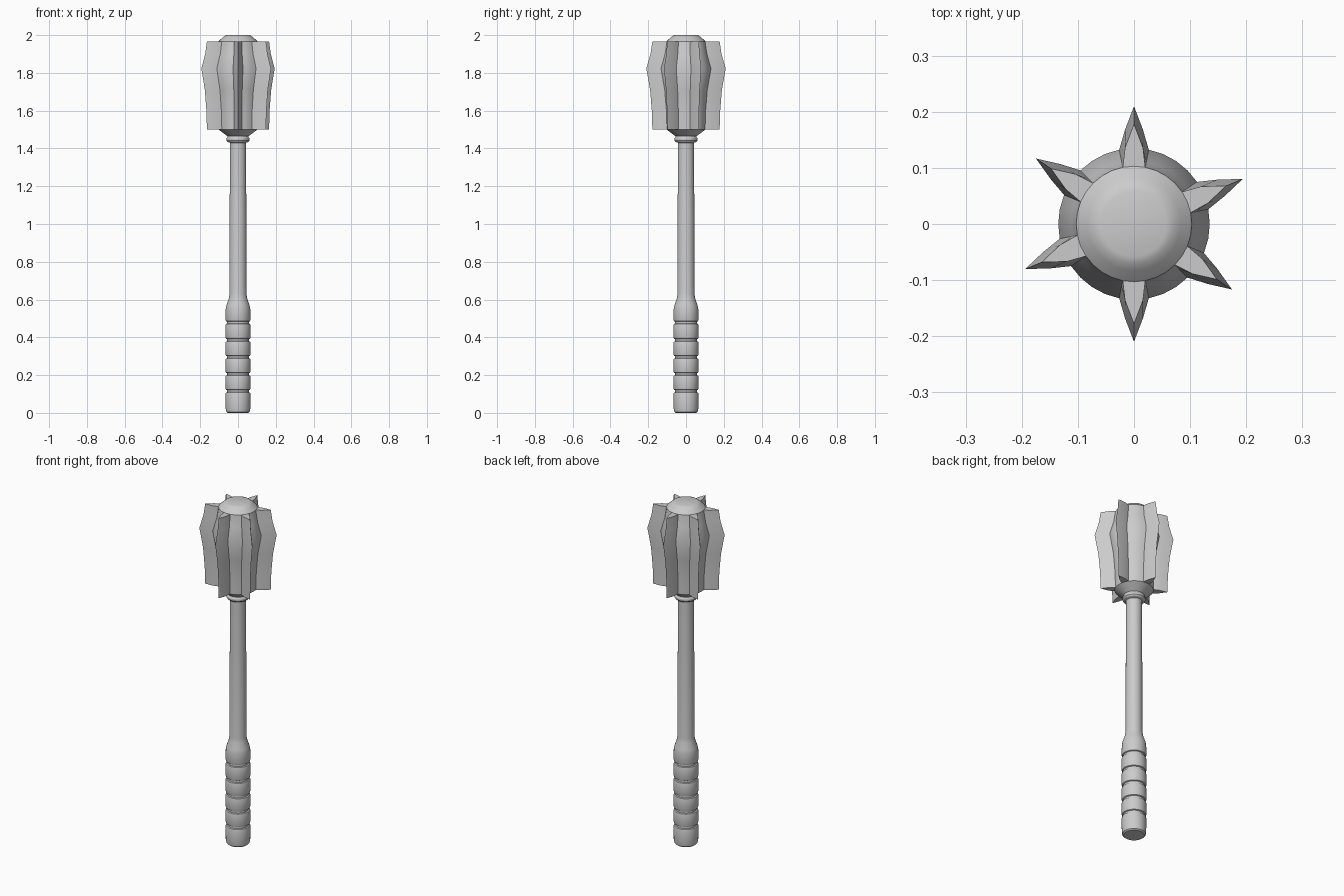
import bpy, bmesh
from math import sin, cos, pi

if "Cube" in bpy.data.objects:
    bpy.data.objects.remove(bpy.data.objects["Cube"])

SEG = 32
STEP = 2 * pi / SEG


def finish(name, bm):
    bmesh.ops.recalc_face_normals(bm, faces=bm.faces)
    me = bpy.data.meshes.new(name)
    bm.to_mesh(me)
    bm.free()
    ob = bpy.data.objects.new(name, me)
    bpy.context.collection.objects.link(ob)
    bpy.ops.object.select_all(action='DESELECT')
    ob.select_set(True)
    bpy.context.view_layer.objects.active = ob
    bpy.ops.object.shade_smooth_by_angle(angle=0.5)
    return ob


def bridge(bm, rings):
    for a, b in zip(rings, rings[1:]):
        n = len(a)
        for i in range(n):
            j = (i + 1) % n
            bm.faces.new((a[i], a[j], b[j], b[i]))


def lathe(bm, profile, cap_bottom=False, cap_top=False):
    rings = [[bm.verts.new((r * cos(i * STEP), r * sin(i * STEP), z))
              for i in range(SEG)] for r, z in profile]
    bridge(bm, rings)
    if cap_bottom:
        bm.faces.new(rings[0])
    if cap_top:
        bm.faces.new(rings[-1])


# Grip with grooves, running up into the shaft and collar
profile = [(0.055, 0), (0.062, 0.006), (0.065, 0.022)]
for z in (0.115, 0.205, 0.295, 0.385, 0.478):
    profile += [(0.066, z - 0.014), (0.064, z - 0.008), (0.058, z - 0.005),
                (0.058, z + 0.005), (0.064, z + 0.008), (0.066, z + 0.014)]
profile += [(0.065, 0.55), (0.061, 0.57), (0.049, 0.605), (0.045, 0.63), (0.043, 1.43),
            (0.056, 1.435), (0.061, 1.442), (0.061, 1.452), (0.056, 1.46), (0.056, 1.468)]
bm = bmesh.new()
lathe(bm, profile, cap_bottom=True)
finish("shaft_and_grip", bm)

# Head: bulging core with six flanges pulled out of pairs of its 32 sides
FLANGES = (2, 8, 13, 18, 24, 29)
levels = [(0.103, 1.5), (0.106, 1.6), (0.115, 1.71), (0.135, 1.823),
          (0.113, 1.9), (0.103, 1.967)]   # core radius, height


def polar(bm, r, a, z, side=0.0):
    return bm.verts.new((r * cos(a) - side * sin(a), r * sin(a) + side * cos(a), z))


bm = bmesh.new()
rings = []
for r, z in levels:
    ring = []
    for i in range(SEG):
        if i in FLANGES:
            a = i * STEP
            ring += [polar(bm, r + 0.033, a, z, -0.016),
                     polar(bm, r + 0.075, a, z),
                     polar(bm, r + 0.033, a, z, 0.016)]
        else:
            ring.append(polar(bm, r, i * STEP, z))
    rings.append(ring)
bridge(bm, rings)

# Flat ends of the flanges
for ring, (r, z) in ((rings[0], levels[0]), (rings[-1], levels[-1])):
    for k, i in enumerate(FLANGES):
        s = i + 2 * k
        bm.faces.new(ring[s - 1:s + 4] + [polar(bm, r, i * STEP, z)])

# Lower cone and domed top
lathe(bm, [(0.056, 1.465), (0.103, 1.5)])
lathe(bm, [(0.103, 1.967), (0.083, 1.986), (0.070, 1.996), (0.058, 2.0)], cap_top=True)
bmesh.ops.remove_doubles(bm, verts=bm.verts, dist=0.0005)
finish("flanged_head", bm)
